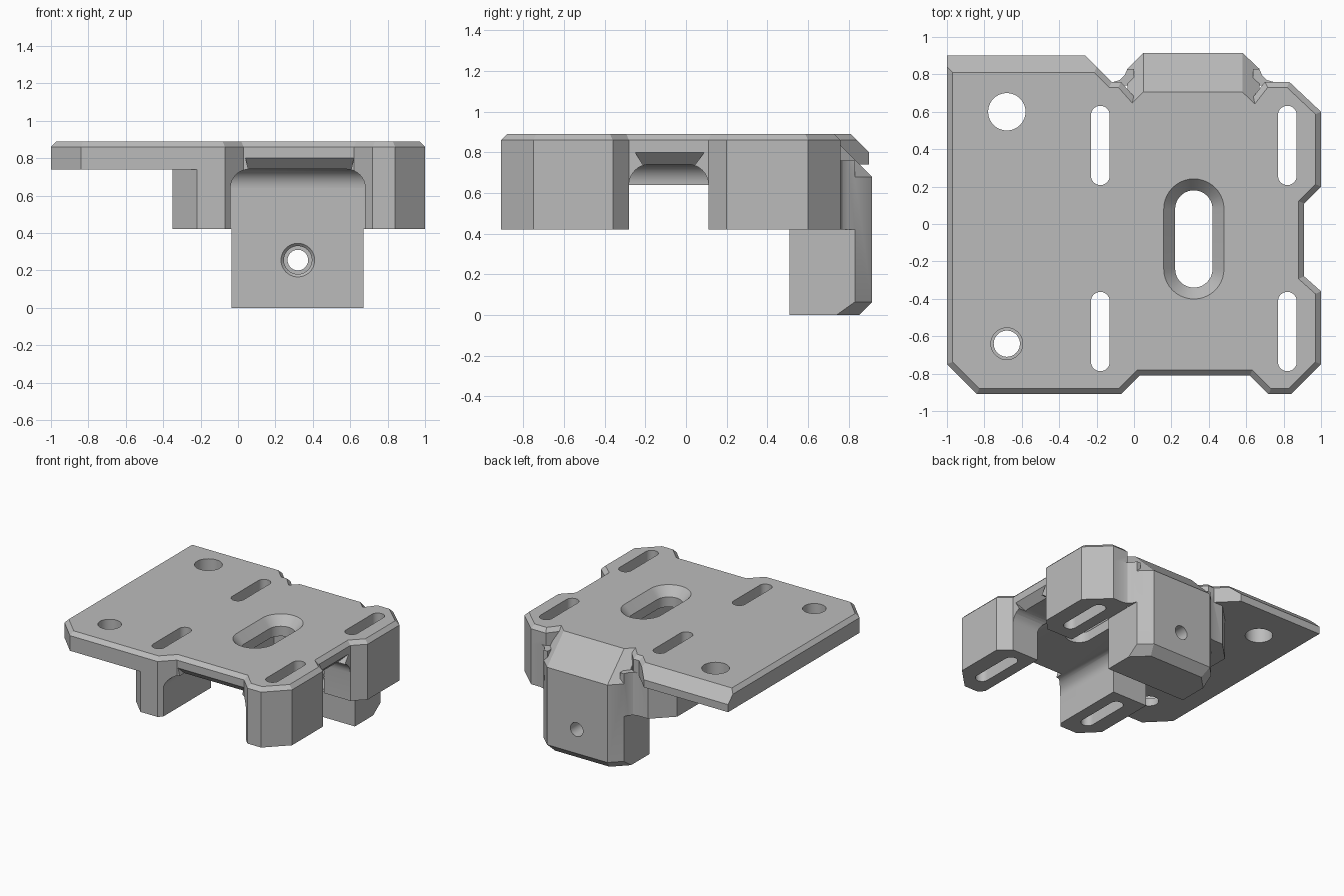
import bpy, bmesh, math
from mathutils import Vector

if "Cube" in bpy.data.objects:
    bpy.data.objects.remove(bpy.data.objects["Cube"], do_unlink=True)

TOP, UNDER, FOOT = 0.89, 0.74, 0.42

grey = bpy.data.materials.new("machined grey")
grey.use_nodes = True
colour = (0.5, 0.5, 0.5, 1)
grey.diffuse_color = colour
grey.node_tree.nodes["Principled BSDF"].inputs["Base Color"].default_value = colour


def finish(name, bm):
    bmesh.ops.recalc_face_normals(bm, faces=bm.faces)
    mesh = bpy.data.meshes.new(name)
    bm.to_mesh(mesh)
    bm.free()
    mesh.materials.append(grey)
    obj = bpy.data.objects.new(name, mesh)
    bpy.context.collection.objects.link(obj)
    return obj


def loft(*levels):
    """Solid through stacked outlines, each given as (z, points)."""
    bm = bmesh.new()
    rings = [[bm.verts.new((x, y, z)) for x, y in pts] for z, pts in levels]
    for low, high in zip(rings, rings[1:]):
        for i in range(len(low)):
            j = (i + 1) % len(low)
            bm.faces.new((low[i], low[j], high[j], high[i]))
    bm.faces.new(rings[0][::-1])
    bm.faces.new(rings[-1])
    return bm


def inset(pts, d):
    """Move every edge of a counter-clockwise outline inward by d."""
    out = []
    for i, p in enumerate(pts):
        p, a, b = Vector(p), Vector(pts[i - 1]), Vector(pts[(i + 1) % len(pts)])
        u, v = (p - a).normalized(), (b - p).normalized()
        n, m = Vector((-u.y, u.x)), Vector((-v.y, v.x))
        out.append(tuple(p + (n + m) * d / (1 + n.dot(m))))
    return out


def slot(x, y, r, half=0.0, steps=20):
    """Round or stadium outline, long in y."""
    pts = []
    for end, start in ((half, 0), (-half, math.pi)):
        for i in range(steps + 1):
            if half == 0 and i == steps:
                continue
            a = start + math.pi * i / steps
            pts.append((x + r * math.cos(a), y + end + r * math.sin(a)))
    return pts


def rect(x0, x1, y0, y1):
    return [(x0, y0), (x1, y0), (x1, y1), (x0, y1)]


def combine(target, tool, operation):
    mod = target.modifiers.new("join", 'BOOLEAN')
    mod.operation, mod.solver, mod.object = operation, 'EXACT', tool
    bpy.context.view_layer.update()
    deps = bpy.context.evaluated_depsgraph_get()
    mesh = bpy.data.meshes.new_from_object(target.evaluated_get(deps))
    target.modifiers.clear()
    target.data = mesh
    bpy.data.objects.remove(tool, do_unlink=True)


def add(name, bm):
    combine(body, finish(name, bm), 'UNION')


def cut(name, bm):
    combine(body, finish(name, bm), 'DIFFERENCE')


def tunnel(x0, x1, y0, y1):
    """Box cutter with rounded upper edges."""
    top = UNDER + 0.001
    bm = loft((0.2, rect(x0, x1, y0, y1)), (top, rect(x0, x1, y0, y1)))
    edges = [e for e in bm.edges if all(abs(v.co.z - top) < 1e-4 for v in e.verts)]
    bmesh.ops.bevel(bm, geom=edges, offset=0.1, segments=8, profile=0.5, affect='EDGES')
    return bm


# Top plate with chamfered rim and a wider chamfer along the back
edge_shared = [(0.03, -0.81), (0.62, -0.81), (0.72, -0.91), (0.84, -0.91), (1, -0.75),
               (1, -0.36), (0.91, -0.28), (0.91, 0.11), (1, 0.2), (1, 0.6),
               (0.83, 0.76), (0.7, 0.76), (0.63, 0.67), (0.01, 0.67), (-0.07, 0.76)]
plate = [(-1, -0.75), (-0.84, -0.91), (-0.07, -0.91)] + edge_shared + [
    (-0.12, 0.76), (-0.26, 0.9), (-1, 0.9)]
bm = loft((UNDER, plate), (TOP - 0.03, plate), (TOP, inset(plate, 0.03)))
cutting = bmesh.ops.bisect_plane(bm, geom=bm.verts[:] + bm.edges[:] + bm.faces[:],
                                 plane_co=(0, 0.81, TOP), plane_no=(0, 1, 1),
                                 clear_outer=True)
bmesh.ops.holes_fill(bm, edges=[e for e in bm.edges if e.is_boundary], sides=0)
body = finish("mounting_bracket", bm)

# Block that the four legs are carved from
block = [(-0.35, -0.78), (-0.22, -0.91), (-0.07, -0.91)] + edge_shared + [
    (-0.2, 0.76), (-0.35, 0.61)]
add("leg_block", loft((FOOT, block), (TOP - 0.07, block)))
cut("front_tunnel", tunnel(-0.04, 0.68, -1.3, 0.51))
cut("side_tunnel", tunnel(0.3, 1.3, -0.28, 0.11))
cut("left_gap", loft((0.2, rect(-0.6, 0.1, -0.28, 0.11)), (0.64, rect(-0.6, 0.1, -0.28, 0.11))))

# Sloped undersides of the front and side notches
cut("front_lip", loft((UNDER - 0.02, rect(0.06, 0.6, -0.95, -0.73)),
                      (0.8, rect(0.04, 0.62, -0.95, -0.81))))
cut("side_lip", loft((UNDER - 0.02, rect(0.83, 1.05, -0.2, 0.03)),
                     (0.8, rect(0.91, 1.05, -0.25, 0.09))))


# Hanging back tab with chamfered corners, sloped shoulder and bevelled foot
def tab(shift, foot=0.0):
    f = foot * 0.4
    return [(-0.035, 0.51), (0.67, 0.51), (0.67, 0.83 - shift - foot * 1.4),
            (0.58 - f, 0.915 - shift - foot), (0.05 + f, 0.915 - shift - foot),
            (-0.035, 0.83 - shift - foot * 1.4)]


add("back_tab", loft((0, tab(0, 0.065)), (0.065, tab(0)), (0.68, tab(0)), (TOP, tab(0.21))))

# Curved webs between the tab and the back legs
web = [(-0.12, 0.74), (0, 0.74), (0, 0.83), (-0.035, 0.83), (-0.05, 0.795),
       (-0.075, 0.77), (-0.12, 0.757)]
mirrored = [(0.635 - x, y) for x, y in reversed(web)]
for name, pts in (("right_web", web), ("left_web", mirrored)):
    add(name, loft((FOOT, pts), (0.76, pts)))

# Four long slots through the legs
for x in (-0.18, 0.82):
    for y in (0.42, -0.575):
        pts = slot(x, y, 0.05, 0.162)
        cut("leg_slot", loft((0.2, pts), (1.1, pts)))

# Centre slot with a sloped rim
cut("centre_slot", loft((0.6, slot(0.32, -0.08, 0.1, 0.16)),
                        (TOP - 0.07, slot(0.32, -0.08, 0.1, 0.16)),
                        (TOP + 0.01, slot(0.32, -0.08, 0.17, 0.16))))

# Two round holes in the overhang, the front one stepped
cut("back_hole", loft((0.5, slot(-0.68, 0.6, 0.1)), (1.1, slot(-0.68, 0.6, 0.1))))
cut("front_hole", loft((0.5, slot(-0.68, -0.64, 0.07)), (1.1, slot(-0.68, -0.64, 0.07))))
cut("front_hole_step", loft((0.8, slot(-0.68, -0.64, 0.085)), (1.1, slot(-0.68, -0.64, 0.085))))


# Screw hole through the tab, chamfered and counterbored at its inner face
def bore(*levels):
    bm = loft(*[(-y, slot(0.32, 0.255, r)) for y, r in levels])
    for v in bm.verts:
        v.co = (v.co.x, -v.co.z, v.co.y)
    return bm


cut("tab_hole", bore((1.1, 0.055), (0.4, 0.055)))
cut("tab_counterbore", bore((0.7, 0.075), (0.525, 0.075), (0.505, 0.095)))

# Smooth fillets and bores, keep chamfers crisp
bpy.ops.object.select_all(action='DESELECT')
body.select_set(True)
bpy.context.view_layer.objects.active = body
bpy.ops.object.shade_smooth_by_angle(angle=math.radians(25))
